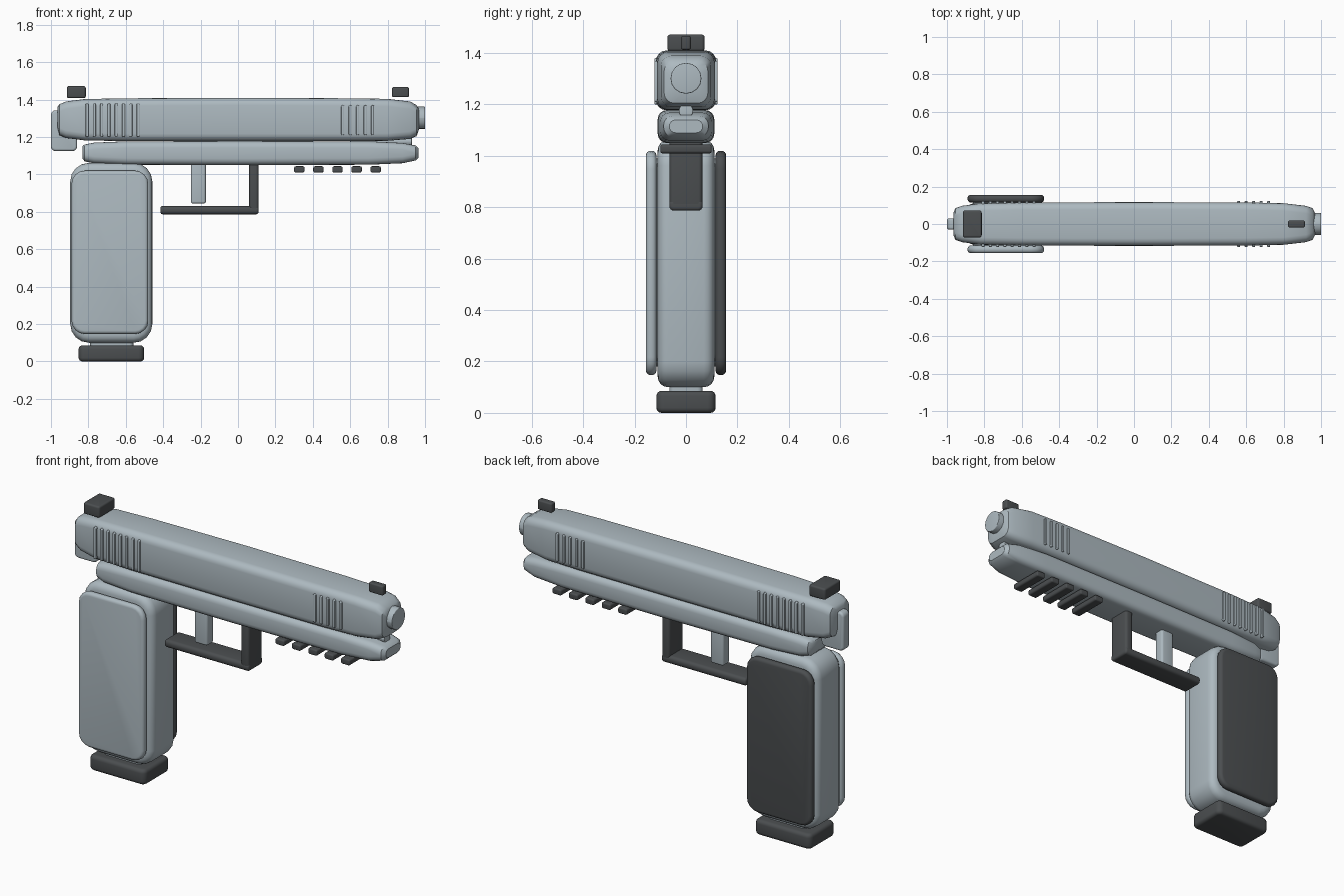
import bpy, bmesh, math

cube = bpy.data.objects.get("Cube")
if cube:
    bpy.data.objects.remove(cube, do_unlink=True)


def material(name, rgb):
    m = bpy.data.materials.new(name)
    m.use_nodes = True
    m.diffuse_color = (*rgb, 1)
    m.node_tree.nodes["Principled BSDF"].inputs["Base Color"].default_value = (*rgb, 1)
    return m


LIGHT = material("light steel", (0.42, 0.49, 0.53))
DARK = material("dark grey", (0.07, 0.076, 0.08))
PLACE = {"x": lambda t, u, v: (t, u, v),
         "y": lambda t, u, v: (u, t, v),
         "z": lambda t, u, v: (u, v, t)}


def section(u0, u1, v0, v1, r, n=5):
    """Rounded rectangle outline with n points per corner."""
    r = max(0.001, min(r, (u1 - u0) / 2 - 0.0005, (v1 - v0) / 2 - 0.0005))
    corners = [(u1 - r, v1 - r), (u0 + r, v1 - r), (u0 + r, v0 + r), (u1 - r, v0 + r)]
    pts = []
    for k, (cu, cv) in enumerate(corners):
        for i in range(n):
            a = math.pi / 2 * (k + i / (n - 1))
            pts.append((cu + r * math.cos(a), cv + r * math.sin(a)))
    return pts


def loft(name, axis, stations, mat):
    """Skin rounded rectangles (t, u0, u1, v0, v1, r) along an axis."""
    bm = bmesh.new()
    rings = [[bm.verts.new(PLACE[axis](t, u, v)) for u, v in section(*s)]
             for t, *s in stations]
    for a, b in zip(rings, rings[1:]):
        for i in range(len(a)):
            j = (i + 1) % len(a)
            bm.faces.new((a[i], a[j], b[j], b[i]))
    bm.faces.new(rings[0])
    bm.faces.new(rings[-1])
    bmesh.ops.recalc_face_normals(bm, faces=bm.faces)
    me = bpy.data.meshes.new(name)
    bm.to_mesh(me)
    bm.free()
    me.materials.append(mat)
    for p in me.polygons:
        p.use_smooth = True
    me.set_sharp_from_angle(angle=math.radians(35))
    ob = bpy.data.objects.new(name, me)
    bpy.context.collection.objects.link(ob)
    return ob


def block(name, axis, t, u, v, r, e, mat):
    """Block with corner radius r and both ends rounded over by e."""
    stations = []
    for end, sign in ((t[0], 1), (t[1], -1)):
        part = []
        for i in range(5):
            a = math.pi / 2 * i / 4
            d, inset = e * (1 - math.sin(a)), e * (1 - math.cos(a))
            # a = 0 is the full outline, a = 90 degrees the end cap
            part.append((end + sign * d, u[0] + inset, u[1] - inset,
                         v[0] + inset, v[1] - inset, r - inset))
        stations += part[::-1] if sign > 0 else part
    return loft(name, axis, stations, mat)


def tapered(name, rows, r, mat):
    """Symmetric body along x from rows (x, half width, bottom, top)."""
    return loft(name, "x", [(x, -w, w, lo, hi, r) for x, w, lo, hi in rows], mat)


# Slide and frame
tapered("slide", [(-0.965, 0.06, 1.25, 1.36), (-0.955, 0.085, 1.21, 1.375),
                  (-0.92, 0.097, 1.195, 1.39), (-0.82, 0.111, 1.182, 1.403),
                  (-0.6, 0.115, 1.178, 1.407), (0, 0.117, 1.178, 1.41),
                  (0.6, 0.115, 1.178, 1.407), (0.8, 0.111, 1.18, 1.404),
                  (0.92, 0.097, 1.19, 1.39), (0.955, 0.085, 1.205, 1.37),
                  (0.967, 0.06, 1.24, 1.35)], 0.04, LIGHT)
tapered("frame", [(-0.832, 0.07, 1.085, 1.15), (-0.82, 0.09, 1.07, 1.16),
                  (-0.77, 0.102, 1.06, 1.17), (-0.6, 0.108, 1.052, 1.177),
                  (0, 0.11, 1.05, 1.178), (0.7, 0.108, 1.052, 1.177),
                  (0.88, 0.1, 1.06, 1.168), (0.95, 0.087, 1.075, 1.155),
                  (0.966, 0.065, 1.09, 1.14)], 0.035, LIGHT)

# Barrel end, guide rod and rear tang
block("muzzle", "x", (0.9, 1.0), (-0.06, 0.06), (1.242, 1.362), 0.06, 0.004, LIGHT)
block("guide_rod", "x", (0.6, 0.93), (-0.028, 0.028), (1.15, 1.2), 0.025, 0.004, LIGHT)
block("rear_tang", "y", (-0.03, 0.03), (-1.0, -0.86), (1.125, 1.343), 0.025, 0.012, LIGHT)

# Slide serrations on both sides
for side, s in (("right", -1), ("left", 1)):
    y = sorted((s * 0.1, s * 0.123))
    for group, count, start, step, z in (("rear", 8, -0.807, 0.039, (1.2, 1.38)),
                                         ("front", 5, 0.56, 0.04, (1.21, 1.37))):
        for i in range(count):
            x = start + i * step
            block(f"{side}_{group}_serration_{i + 1}", "y", y,
                  (x - 0.008, x + 0.008), z, 0.008, 0.004, LIGHT)

# Sights
block("rear_sight", "z", (1.408, 1.472), (-0.915, -0.814), (-0.072, 0.072), 0.012, 0.01, DARK)
block("front_sight", "z", (1.413, 1.467), (0.824, 0.914), (-0.019, 0.019), 0.01, 0.008, DARK)

# Grip with one light and one dark side panel
block("grip", "y", (-0.11, 0.11), (-0.897, -0.458), (0.1, 1.062), 0.1, 0.04, LIGHT)
for name, s, mat in (("right_grip_panel", -1, LIGHT), ("left_grip_panel", 1, DARK)):
    block(name, "y", sorted((s * 0.115, s * 0.156)), (-0.89, -0.48),
          (0.147, 1.02), 0.07, 0.018, mat)
    block(name + "_backing", "y", sorted((s * 0.1, s * 0.125)), (-0.86, -0.51),
          (0.18, 0.99), 0.05, 0.002, LIGHT)

# Magazine
block("magazine_neck", "z", (0.05, 0.16), (-0.79, -0.56), (-0.065, 0.065), 0.02, 0.008, LIGHT)
block("magazine_base", "z", (0, 0.086), (-0.852, -0.502), (-0.115, 0.115), 0.03, 0.02, DARK)

# Trigger and guard
block("trigger", "z", (0.845, 1.08), (-0.252, -0.172), (-0.03, 0.03), 0.012, 0.01, LIGHT)
block("guard_post", "z", (0.8, 1.07), (0.06, 0.11), (-0.064, 0.064), 0.015, 0.012, DARK)
block("guard_bar", "x", (-0.415, 0.11), (-0.065, 0.065), (0.787, 0.831), 0.018, 0.012, DARK)

# Accessory rail ribs under the frame
for i in range(5):
    x = 0.328 + i * 0.102
    block(f"rail_rib_{i + 1}", "y", (-0.1, 0.1), (x - 0.028, x + 0.028),
          (1.01, 1.044), 0.01, 0.008, DARK)
